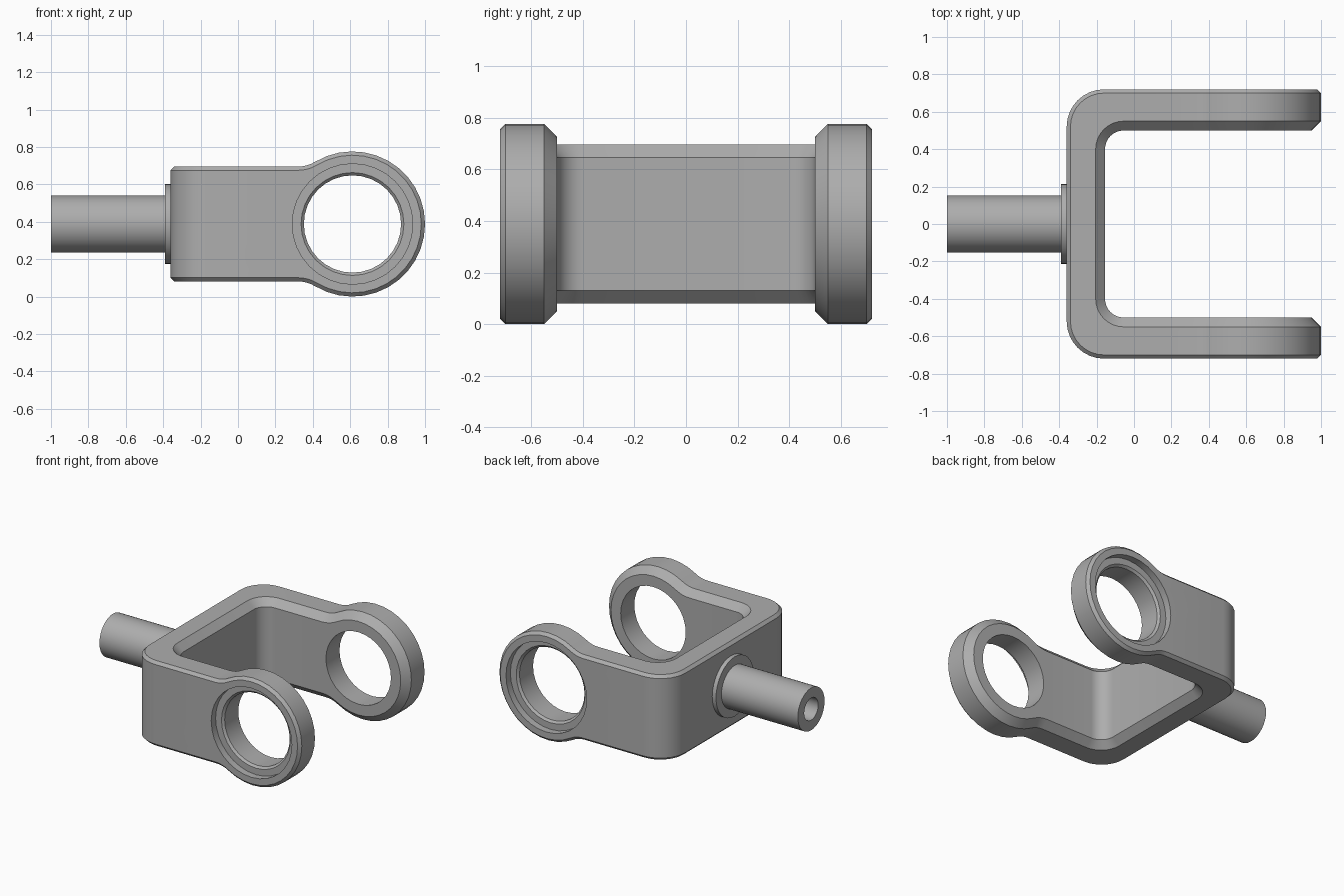
import bpy, bmesh, math
from mathutils import Matrix, Vector

if "Cube" in bpy.data.objects:
    bpy.data.objects.remove(bpy.data.objects["Cube"], do_unlink=True)

MID_Z = 0.388                 # height of the centre plane
EYE_R, EYE_X = 0.388, 0.612   # rounded arm end
HALF_H = 0.307                # half height of the strap
OUT_Y, THICK = 0.72, 0.22
SEGS = 32

steel = bpy.data.materials.new("grey steel")
steel.use_nodes = True
GREY = (0.42, 0.42, 0.42, 1)
steel.diffuse_color = GREY
steel.node_tree.nodes["Principled BSDF"].inputs["Base Color"].default_value = GREY


def make_object(name, bm):
    bmesh.ops.recalc_face_normals(bm, faces=bm.faces)
    mesh = bpy.data.meshes.new(name)
    bm.to_mesh(mesh)
    bm.free()
    mesh.materials.append(steel)
    obj = bpy.data.objects.new(name, mesh)
    bpy.context.collection.objects.link(obj)
    return obj


def activate(obj):
    bpy.ops.object.select_all(action='DESELECT')
    obj.select_set(True)
    bpy.context.view_layer.objects.active = obj


def smooth(obj):
    activate(obj)
    bpy.ops.object.shade_smooth_by_angle(angle=math.radians(25))


def bridge(bm, a, b):
    n = len(a)
    for i in range(n):
        bm.faces.new((a[i], a[(i + 1) % n], b[(i + 1) % n], b[i]))


def lathe(name, profile, axis, centre):
    """Turn (radius, distance) points about the x or y axis."""
    bm = bmesh.new()
    rings = []
    for r, t in profile:
        ring = []
        for i in range(SEGS):
            a = math.tau * i / SEGS
            u, v = r * math.cos(a), r * math.sin(a)
            p = (t, u, v) if axis == 'X' else (u, t, v)
            ring.append(bm.verts.new(Vector(p) + Vector(centre)))
        rings.append(ring)
    for a, b in zip(rings, rings[1:]):
        bridge(bm, a, b)
    bm.faces.new(rings[0])
    bm.faces.new(rings[-1])
    return make_object(name, bm)


# Edge layers from the outer face to the inner face: (edge inset, depth)
LAYERS = [(0.02, 0), (0, 0.02), (0, THICK - 0.05), (0.05, THICK)]
# Bend of each layer: (centre x, centre y, radius)
BENDS = [(-0.16, 0.52, 0.2), (-0.16, 0.52, 0.18),
         (-0.055, 0.4, 0.15), (-0.055, 0.4, 0.1)]


def arm_station(x, z, nx, nz):
    return [(x - i * nx, OUT_Y - d, z - i * nz) for i, d in LAYERS]


def bend_station(a):
    return [(cx + r * math.cos(a), cy + r * math.sin(a), HALF_H - i)
            for (cx, cy, r), (i, d) in zip(BENDS, LAYERS)]


# Stations run from the arm tip, round the eye, along the fillet and bend
fillet_x = 0.32
dx = EYE_X - fillet_x
fillet_r = (dx * dx / (EYE_R - HALF_H) - EYE_R - HALF_H) / 2
join = math.atan2(HALF_H + fillet_r, -dx)
stations = []
for i in range(13):
    a = join * i / 12
    c, s = math.cos(a), math.sin(a)
    stations.append(arm_station(EYE_X + EYE_R * c, EYE_R * s, c, s))
for i in range(1, 5):
    a = join + (math.pi / 2 - join) * i / 4
    c, s = math.cos(a), math.sin(a)
    stations.append(arm_station(fillet_x - fillet_r * c,
                                HALF_H + fillet_r - fillet_r * s, c, s))
for i in range(9):
    stations.append(bend_station(math.pi / 2 * (1 + i / 8)))
stations.append([(x, 0, z) for x, y, z in stations[-1]])

# Forked yoke: one half, then mirrored
bm = bmesh.new()
rings = []
for st in stations:
    section = st + [(x, y, -z) for x, y, z in reversed(st)]
    rings.append([bm.verts.new((x, y, z + MID_Z)) for x, y, z in section])
for a, b in zip(rings, rings[1:]):
    bridge(bm, a, b)
bmesh.ops.remove_doubles(bm, verts=bm.verts, dist=0.0005)
bmesh.ops.dissolve_limit(bm, angle_limit=math.radians(0.5),
                         verts=bm.verts, edges=bm.edges)
yoke = make_object("forked_yoke", bm)
mirror = yoke.modifiers.new("mirror", 'MIRROR')
mirror.use_axis = (False, True, False)

# Stepped bearing bore through both arms
half_bore = [(0.26, 0.655), (0.275, 0.67), (0.322, 0.67), (0.322, 0.9)]
bore = [(r, -t) for r, t in reversed(half_bore)] + half_bore
cutter = lathe("bore_cutter", bore, 'Y', (EYE_X, 0, MID_Z))
cutter.hide_render = True
cut = yoke.modifiers.new("bore", 'BOOLEAN')
cut.operation = 'DIFFERENCE'
cut.solver = 'EXACT'
cut.object = cutter
activate(yoke)
for name in ("mirror", "bore"):
    bpy.ops.object.modifier_apply(modifier=name)
bpy.data.objects.remove(cutter, do_unlink=True)
smooth(yoke)

# Hollow shaft and its collar
shaft = lathe("hollow_shaft", [(0.08, -0.45), (0.08, -1), (0.153, -1), (0.153, -0.37)],
              'X', (0, 0, MID_Z))
smooth(shaft)
collar = lathe("shaft_collar", [(0.215, -0.39), (0.215, -0.35)], 'X', (0, 0, MID_Z))
smooth(collar)
